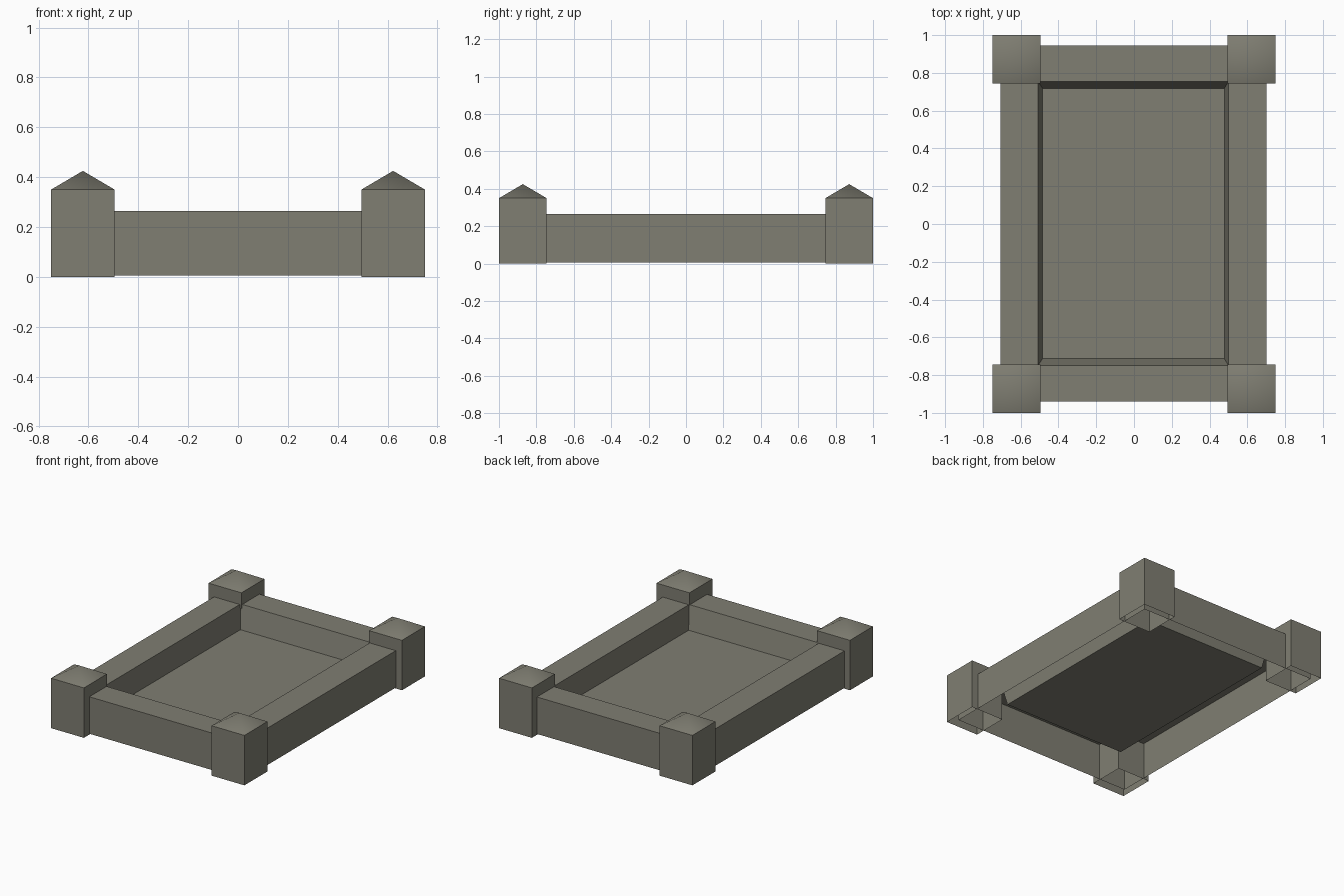
import bpy, bmesh, math

cube = bpy.data.objects.get("Cube")
if cube:
    bpy.data.objects.remove(cube, do_unlink=True)

stone = bpy.data.materials.new("grey_stone")
stone.use_nodes = True
colour = (0.215, 0.21, 0.17, 1)
stone.diffuse_color = colour
stone.node_tree.nodes["Principled BSDF"].inputs["Base Color"].default_value = colour


def stacked_rects(name, rects, close=None, apex=None):
    """Skin rectangles (x0, x1, y0, y1, z) in order, open underneath.
    The last one ends in a flat face or in a point at height apex."""
    bm = bmesh.new()
    loops = [[bm.verts.new(p) for p in ((x0, y0, z), (x1, y0, z), (x1, y1, z), (x0, y1, z))]
             for x0, x1, y0, y1, z in rects]
    for low, high in zip(loops, loops[1:]):
        for i in range(4):
            j = (i + 1) % 4
            bm.faces.new((low[i], low[j], high[j], high[i]))
    last = loops[-1]
    if close:
        bm.faces.new(last)
    if apex is not None:
        x0, x1, y0, y1, _ = rects[-1]
        tip = bm.verts.new(((x0 + x1) / 2, (y0 + y1) / 2, apex))
        for i in range(4):
            bm.faces.new((last[i], last[(i + 1) % 4], tip))
    mesh = bpy.data.meshes.new(name)
    bm.to_mesh(mesh)
    bm.free()
    mesh.materials.append(stone)
    obj = bpy.data.objects.new(name, mesh)
    bpy.context.collection.objects.link(obj)
    return obj


# Low walls with inward-sloping inner sides, closed by the raised floor
stacked_rects("walls_and_floor", [
    (-0.708, 0.702, -0.94, 0.944, 0.006),
    (-0.708, 0.702, -0.94, 0.944, 0.265),
    (-0.508, 0.5, -0.749, 0.754, 0.265),
    (-0.484, 0.478, -0.712, 0.718, 0.105),
], close=True)

# Hollow corner posts with softly shaded pyramid caps
size = 0.255
for side_y, end in ((-1, "front"), (1, "back")):
    for side_x, hand in ((-1, "right"), (1, "left")):
        x0, x1 = sorted((side_x * 0.75, side_x * (0.75 - size)))
        y0, y1 = sorted((side_y, side_y * (1 - size)))
        post = stacked_rects(f"{end}_{hand}_post",
                             [(x0, x1, y0, y1, 0), (x0, x1, y0, y1, 0.35)], apex=0.425)
        bpy.ops.object.select_all(action="DESELECT")
        post.select_set(True)
        bpy.context.view_layer.objects.active = post
        bpy.ops.object.shade_smooth_by_angle(angle=math.radians(50))
